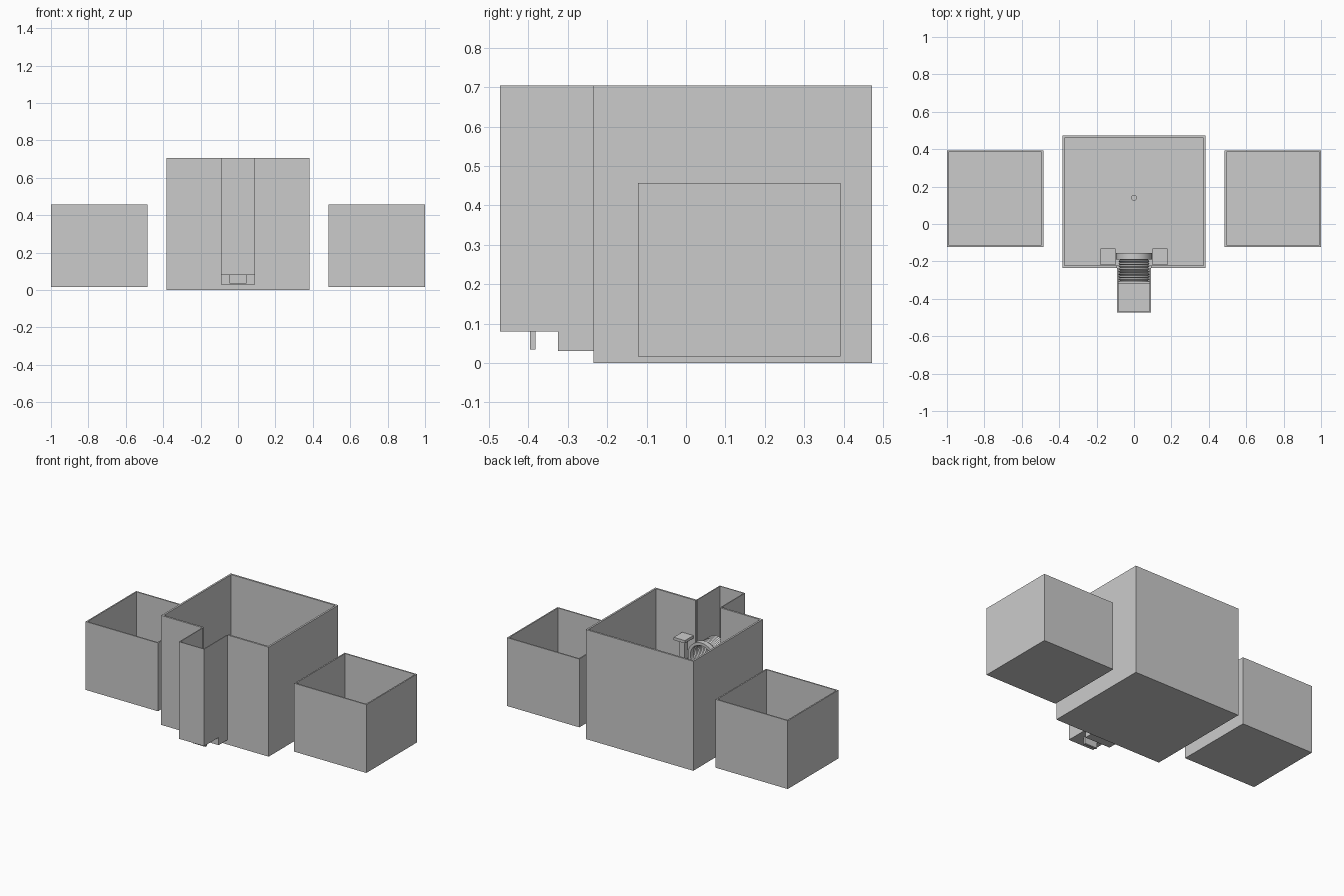
import bpy, bmesh, math
from mathutils import Matrix

if "Cube" in bpy.data.objects:
    bpy.data.objects.remove(bpy.data.objects["Cube"])

def finish(bm, name):
    bmesh.ops.recalc_face_normals(bm, faces=bm.faces)
    me = bpy.data.meshes.new(name)
    bm.to_mesh(me)
    bm.free()
    ob = bpy.data.objects.new(name, me)
    bpy.context.collection.objects.link(ob)
    return ob

def box(name, x0, x1, y0, y1, z0, z1):
    bm = bmesh.new()
    m = (Matrix.Translation(((x0 + x1) / 2, (y0 + y1) / 2, (z0 + z1) / 2))
         @ Matrix.Diagonal((x1 - x0, y1 - y0, z1 - z0, 1)))
    bmesh.ops.create_cube(bm, size=1, matrix=m)
    return finish(bm, name)

def prism(name, outline, z0, z1):
    """Extrude an xy outline upwards."""
    bm = bmesh.new()
    f = bm.faces.new([bm.verts.new((x, y, z0)) for x, y in outline])
    ext = bmesh.ops.extrude_face_region(bm, geom=[f])
    bmesh.ops.translate(bm, vec=(0, 0, z1 - z0),
                        verts=[v for v in ext["geom"] if isinstance(v, bmesh.types.BMVert)])
    return finish(bm, name)

def bin_shell(name, x0, x1, y0, y1, z0, z1, t):
    """Open-topped box: solid block, top inset and pushed down."""
    ob = box(name, x0, x1, y0, y1, z0, z1)
    bm = bmesh.new()
    bm.from_mesh(ob.data)
    top = max(bm.faces, key=lambda f: f.calc_center_median().z)
    bmesh.ops.inset_region(bm, faces=[top], thickness=t)
    r = bmesh.ops.extrude_face_region(bm, geom=[top])
    bmesh.ops.delete(bm, geom=[top], context="FACES_ONLY")
    bmesh.ops.translate(bm, vec=(0, 0, -(z1 - z0 - t)),
                        verts=[v for v in r["geom"] if isinstance(v, bmesh.types.BMVert)])
    bmesh.ops.recalc_face_normals(bm, faces=bm.faces)
    bm.to_mesh(ob.data)
    bm.free()
    return ob

def tube(name, profile, zc, segs=32):
    """Revolve a closed (y, radius) profile round a horizontal y axis."""
    bm = bmesh.new()
    rings = [[bm.verts.new((r * math.cos(a), y, zc + r * math.sin(a))) for y, r in profile]
             for a in (2 * math.pi * i / segs for i in range(segs))]
    n = len(profile)
    for i in range(segs):
        a, b = rings[i], rings[(i + 1) % segs]
        for j in range(n):
            k = (j + 1) % n
            bm.faces.new((a[j], a[k], b[k], b[j]))
    return finish(bm, name)

T = 0.012
# side bins
for s, name in ((-1, "left_bin"), (1, "right_bin")):
    xa, xb = sorted((s * 1.0, s * 0.485))
    bin_shell(name, xa, xb, -0.122, 0.393, 0.017, 0.457, T)

# main bin: U-shaped wall, open at the front into the chute
X, YF, YB, H, C = 0.383, -0.235, 0.473, 0.705, 0.09
half = [(C, YF), (X, YF), (X, YB)]
inner = [(X - T, YB - T), (X - T, YF + T), (C, YF + T)]
mir = lambda pts: [(-x, y) for x, y in reversed(pts)]
prism("main_bin_wall", half + mir(half) + mir(inner) + inner, 0, H)
box("main_bin_floor", -X + T, X - T, YF + T, YB - T, 0, T)
box("main_bin_sill", -C, C, YF, YF + T, 0, 0.04)

# front chute: side walls with a stepped lower edge
t = 0.006
side = [(-0.473, H), (-0.473, 0.08), (-0.325, 0.08), (-0.325, 0.03), (YF, 0.03), (YF, H)]
for s, name in ((-1, "chute_left"), (1, "chute_right")):
    bm = bmesh.new()
    f = bm.faces.new([bm.verts.new((s * C, y, z)) for y, z in side])
    r = bmesh.ops.extrude_face_region(bm, geom=[f])
    bmesh.ops.translate(bm, vec=(-s * t, 0, 0),
                        verts=[v for v in r["geom"] if isinstance(v, bmesh.types.BMVert)])
    finish(bm, name)
w = C - t
box("chute_front", -w, w, -0.473, -0.473 + t, 0.08, H)
box("chute_floor", -w, w, -0.473 + t, -0.325, 0.08, 0.08 + t)
box("chute_step", -w, w, -0.325, -0.325 + t, 0.03, 0.08 + t)
box("chute_low_floor", -w, w, -0.325 + t, YF, 0.03, 0.03 + t)
box("outlet_tab", -0.045, 0.045, -0.396, -0.382, 0.034, 0.08)

# ribbed duct with a collar
ZC, ribs = 0.385, 9
outer = [(-0.185 - 0.125 * i / (2 * ribs), 0.083 if i % 2 == 0 else 0.075)
         for i in range(2 * ribs + 1)]
duct = outer + [(y, r - 0.005) for y, r in reversed(outer)]
tube("ribbed_duct", duct, ZC)
collar = tube("duct_collar", [(-0.155, 0.078), (-0.155, 0.096), (-0.19, 0.096), (-0.19, 0.078)], ZC)
bpy.context.view_layer.objects.active = collar
collar.select_set(True)
bpy.ops.object.shade_smooth_by_angle()

# posts with flat caps either side of the duct
for s, name in ((-1, "left_post"), (1, "right_post")):
    xc = s * 0.14
    box(name, xc - 0.018, xc + 0.018, -0.193, -0.157, T, 0.46)
    box(name + "_cap", xc - 0.04, xc + 0.04, -0.218, -0.132, 0.46, 0.478)

# floor knob
bm = bmesh.new()
bmesh.ops.create_cone(bm, cap_ends=True, segments=24, radius1=0.015, radius2=0.015, depth=0.01,
                      matrix=Matrix.Translation((0, 0.14, T + 0.004)))
finish(bm, "floor_knob")
